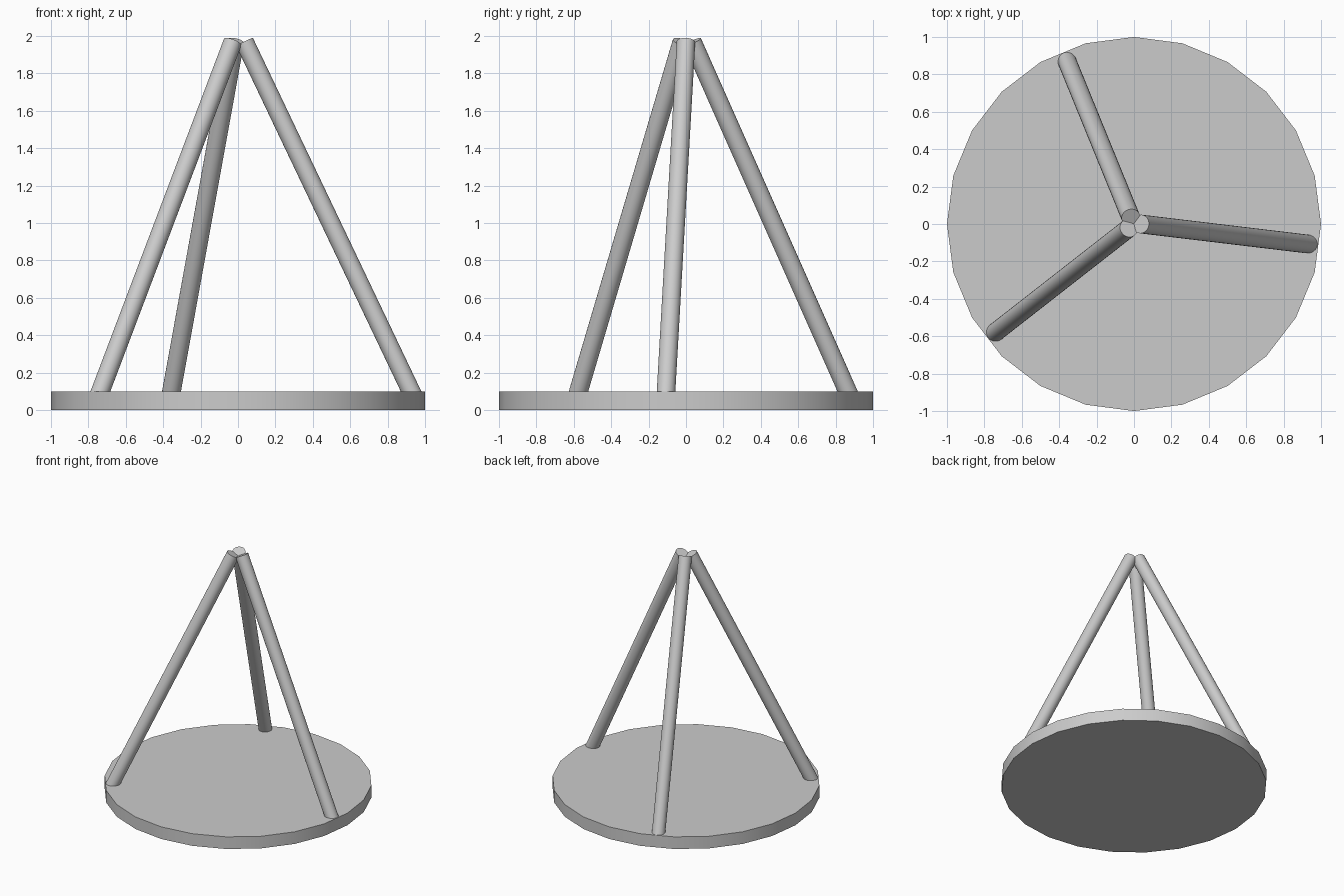
import bpy
from math import radians
from mathutils import Vector

if "Cube" in bpy.data.objects:
    bpy.data.objects.remove(bpy.data.objects["Cube"], do_unlink=True)

grey = bpy.data.materials.new("light_grey")
grey.use_nodes = True
colour = (0.6, 0.6, 0.6, 1)
grey.diffuse_color = colour
grey.node_tree.nodes["Principled BSDF"].inputs["Base Color"].default_value = colour


def rod(name, start, end, radius, sides):
    """Capped cylinder running from start to end."""
    start, end = Vector(start), Vector(end)
    axis = end - start
    bpy.ops.mesh.primitive_cylinder_add(
        vertices=sides, radius=radius, depth=axis.length,
        location=(start + end) / 2,
        rotation=axis.to_track_quat('Z', 'Y').to_euler())
    obj = bpy.context.object
    obj.name = name
    obj.data.materials.append(grey)
    bpy.ops.object.shade_smooth_by_angle(angle=radians(30))
    return obj


# Round base plate
rod("base_disc", (0, 0, 0), (0, 0, 0.1), 1, 24)

# Three leaning poles meeting at the top, their feet sunk into the plate
feet = {
    "right_pole": ((-0.745, -0.582), (-0.028, -0.022)),
    "left_pole": ((0.937, -0.108), (0.035, 0.0)),
    "back_pole": ((-0.36, 0.875), (-0.017, 0.034)),
}
for name, (foot, top) in feet.items():
    rod(name, (*foot, 0.075), (*top, 1.968), 0.05, 24)
